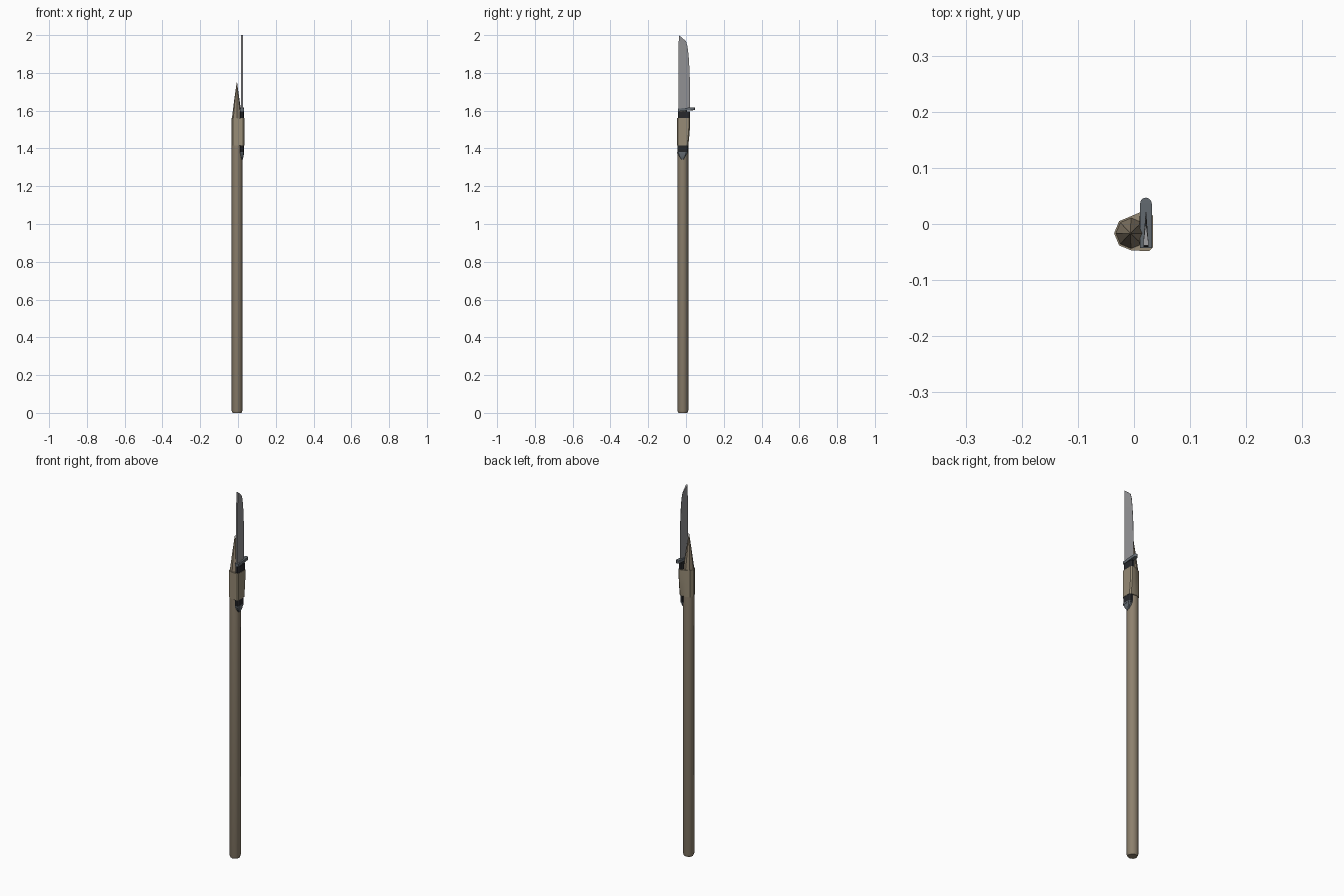
import bpy, bmesh, math
from mathutils import Vector

if "Cube" in bpy.data.objects:
    bpy.data.objects.remove(bpy.data.objects["Cube"])

def mat(name, c):
    m = bpy.data.materials.new(name)
    m.diffuse_color = (*c, 1)
    m.use_nodes = True
    m.node_tree.nodes["Principled BSDF"].inputs["Base Color"].default_value = m.diffuse_color
    return m

WOOD = mat("wood", (0.27, 0.22, 0.155))
WRAP = mat("cloth wrap", (0.31, 0.26, 0.18))
STEEL = mat("blade steel", (0.29, 0.29, 0.30))
BLACK = mat("black grip", (0.02, 0.021, 0.024))
METAL = mat("fitting metal", (0.13, 0.15, 0.17))

PX, PY = -0.005, -0.0165     # shaft axis
KX = 0.0212                  # knife plane

def finish(bm, name, m, smooth=None):
    bmesh.ops.recalc_face_normals(bm, faces=bm.faces)
    me = bpy.data.meshes.new(name)
    bm.to_mesh(me)
    bm.free()
    ob = bpy.data.objects.new(name, me)
    bpy.context.collection.objects.link(ob)
    me.materials.append(m)
    if smooth:
        bpy.ops.object.select_all(action='DESELECT')
        ob.select_set(True)
        bpy.context.view_layer.objects.active = ob
        bpy.ops.object.shade_smooth_by_angle(angle=math.radians(smooth))
    return ob

def loft(name, rings, m, smooth=None):
    bm = bmesh.new()
    vs = [[bm.verts.new(p) for p in r] for r in rings]
    n = len(vs[0])
    for a, b in zip(vs, vs[1:]):
        for i in range(n):
            j = (i + 1) % n
            bm.faces.new((a[i], a[j], b[j], b[i]))
    bm.faces.new(vs[0])
    bm.faces.new(vs[-1])
    return finish(bm, name, m, smooth)

def octagon(r, z, cx=PX, cy=PY):
    return [(cx + r * math.cos(i * math.pi / 4), cy + r * math.sin(i * math.pi / 4), z) for i in range(8)]

def slab(z, y0, y1, hx):
    # chamfered rectangle across the knife
    c, d = hx * 0.45, (y1 - y0) * 0.13
    pts = [(-hx, y0 + d), (-hx + c, y0), (hx - c, y0), (hx, y0 + d),
           (hx, y1 - d), (hx - c, y1), (-hx + c, y1), (-hx, y1 - d)]
    return [(KX + x, y, z) for x, y in pts]

# wooden shaft with eased foot, and sharpened point
loft("shaft", [octagon(0.024, 0), octagon(0.0285, 0.012), octagon(0.0285, 1.56)], WOOD, 50)
loft("sharpened_point", [octagon(0.0285, 1.55), octagon(0.015, 1.65, PX - .001), octagon(0.001, 1.75, PX - .001)], WOOD)

# wrap binding knife to shaft: hull around both at each height
bm = bmesh.new()
wrap = [(1.415, 0.012), (1.46, 0.017), (1.51, 0.021), (1.56, 0.0215)]
rows = []
for z, y1 in wrap:
    r = octagon(0.0305, z)
    rows.append([(0.027, y1, z), (0.012, y1, z)] + r[2:7] +
                [(0.027, -0.0485, z), (0.0335, -0.042, z), (0.0335, y1 - 0.006, z)])
bm.free()
loft("wrap", rows, WRAP, 35)

# knife grip and collar
loft("grip", [slab(1.38, -0.046, 0.009, 0.011), slab(1.415, -0.046, 0.010, 0.011),
              slab(1.5, -0.044, 0.018, 0.011), slab(1.595, -0.042, 0.022, 0.0112)], BLACK)

# pommel: ring and tapered cap
loft("pommel_ring", [slab(1.374, -0.047, 0.008, 0.0115), slab(1.382, -0.047, 0.008, 0.0115)], METAL)
loft("pommel", [slab(1.342, -0.026, -0.012, 0.004), slab(1.358, -0.038, -0.002, 0.0085),
                slab(1.376, -0.044, 0.006, 0.0105)], METAL)

# guard plate with a rounded finger stop
bm = bmesh.new()
for z in (1.596, 1.611):
    for p in [(-0.0105, -0.043), (0.0105, -0.043)]:
        bm.verts.new((KX + p[0], p[1], z))
    for i in range(7):
        a = math.pi * i / 6
        bm.verts.new((KX + 0.0105 * math.cos(a), 0.036 + 0.011 * math.sin(a), z + 0.007))
bmesh.ops.convex_hull(bm, input=bm.verts)
finish(bm, "guard", METAL, 30)

# blade: thick spine tapering to the edge, clipped tip
# (spine z, edge z, spine y, edge y)
secs = [(1.6, 1.6, -0.041, 0.0215), (1.72, 1.72, -0.041, 0.0215), (1.82, 1.81, -0.0405, 0.019),
        (1.91, 1.89, -0.0395, 0.014), (1.96, 1.94, -0.0385, 0.008), (2.0, 1.968, -0.038, 0.0)]
rings = []
for zs, ze, ys, ye in secs:
    ym, zm = ys + (ye - ys) * 0.15, zs + (ze - zs) * 0.15
    t = 0.0045
    rings.append([(KX - t, ys, zs), (KX + t, ys, zs), (KX + t, ym, zm),
                  (KX + .0006, ye, ze), (KX - .0006, ye, ze), (KX - t, ym, zm)])
loft("blade", rings, STEEL)
